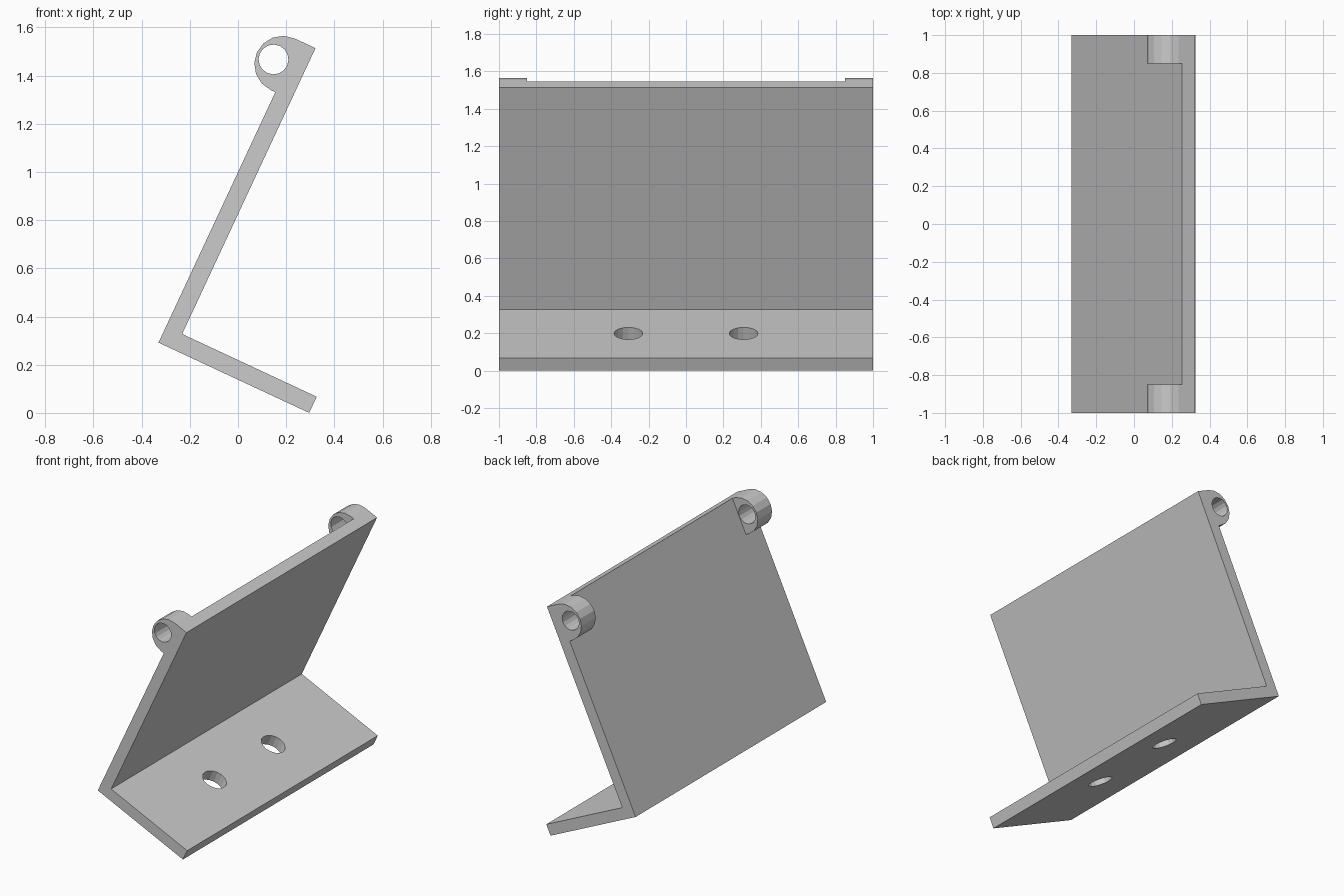
import bpy, bmesh
from math import cos, sin, pi, radians

if "Cube" in bpy.data.objects:
    bpy.data.objects.remove(bpy.data.objects["Cube"])

TILT = radians(25)
OX, OZ = -0.33, 0.295          # outer bend of the bracket
T, BASE, TALL = 0.074, 0.69, 1.383


def place(u, v):
    """Bracket coordinates (u along base, v up the plate) to x, z."""
    return OX + u * cos(TILT) + v * sin(TILT), OZ - u * sin(TILT) + v * cos(TILT)


def arc(cu, cv, r, a0, a1, n):
    return [(cu + r * cos(a0 + (a1 - a0) * i / n),
             cv + r * sin(a0 + (a1 - a0) * i / n)) for i in range(n + 1)]


def make(name, rows):
    """Skin between two matching loops of 3D points."""
    bm = bmesh.new()
    a, b = [[bm.verts.new(p) for p in row] for row in rows]
    n = len(a)
    bm.faces.new(a)
    bm.faces.new(b[::-1])
    for i in range(n):
        bm.faces.new((a[i], b[i], b[(i + 1) % n], a[(i + 1) % n]))
    bmesh.ops.recalc_face_normals(bm, faces=bm.faces)
    mesh = bpy.data.meshes.new(name)
    bm.to_mesh(mesh)
    bm.free()
    ob = bpy.data.objects.new(name, mesh)
    bpy.context.collection.objects.link(ob)
    return ob


def prism(name, profile, y0, y1):
    rows = []
    for y in (y0, y1):
        pts = [place(u, v) for u, v in profile]
        rows.append([(x, y, z) for x, z in pts])
    return make(name, rows)


def combine(target, tool, operation):
    mod = target.modifiers.new(operation, 'BOOLEAN')
    mod.operation, mod.solver, mod.object = operation, 'EXACT', tool
    bpy.context.view_layer.objects.active = target
    bpy.ops.object.modifier_apply(modifier=mod.name)
    bpy.data.objects.remove(tool)


# L-shaped plate and base
bracket = prism("hinge_bracket", [(0, 0), (BASE, 0), (BASE, T), (T, T), (T, TALL), (0, TALL)], -1, 1)

# Hinge knuckles at both ends of the top edge
R = 0.118
knuckle = [(0.04, TALL - 2 * R), (0.04, TALL)] + arc(-0.021, TALL - R, R, pi / 2, 3 * pi / 2, 8)
for y0, y1 in ((-1, -0.85), (0.85, 1)):
    combine(bracket, prism("knuckle", knuckle, y0, y1), 'UNION')

# Pin hole through each knuckle
pin = arc(-0.064, 1.267, 0.062, 0, 2 * pi, 16)[:-1]
for y0, y1 in ((-1.1, -0.8), (0.8, 1.1)):
    combine(bracket, prism("pin_cutter", pin, y0, y1), 'DIFFERENCE')

# Screw holes through the base
for y in (-0.308, 0.308):
    ring = arc(0.378, y, 0.077, 0, 2 * pi, 16)[:-1]
    rows = []
    for v in (-0.1, 0.2):
        rows.append([(place(u, v)[0], yy, place(u, v)[1]) for u, yy in ring])
    combine(bracket, make("screw_cutter", rows), 'DIFFERENCE')

# Rest the lowest edge on the ground
low = min(v.co.z for v in bracket.data.vertices)
for v in bracket.data.vertices:
    v.co.z -= low
